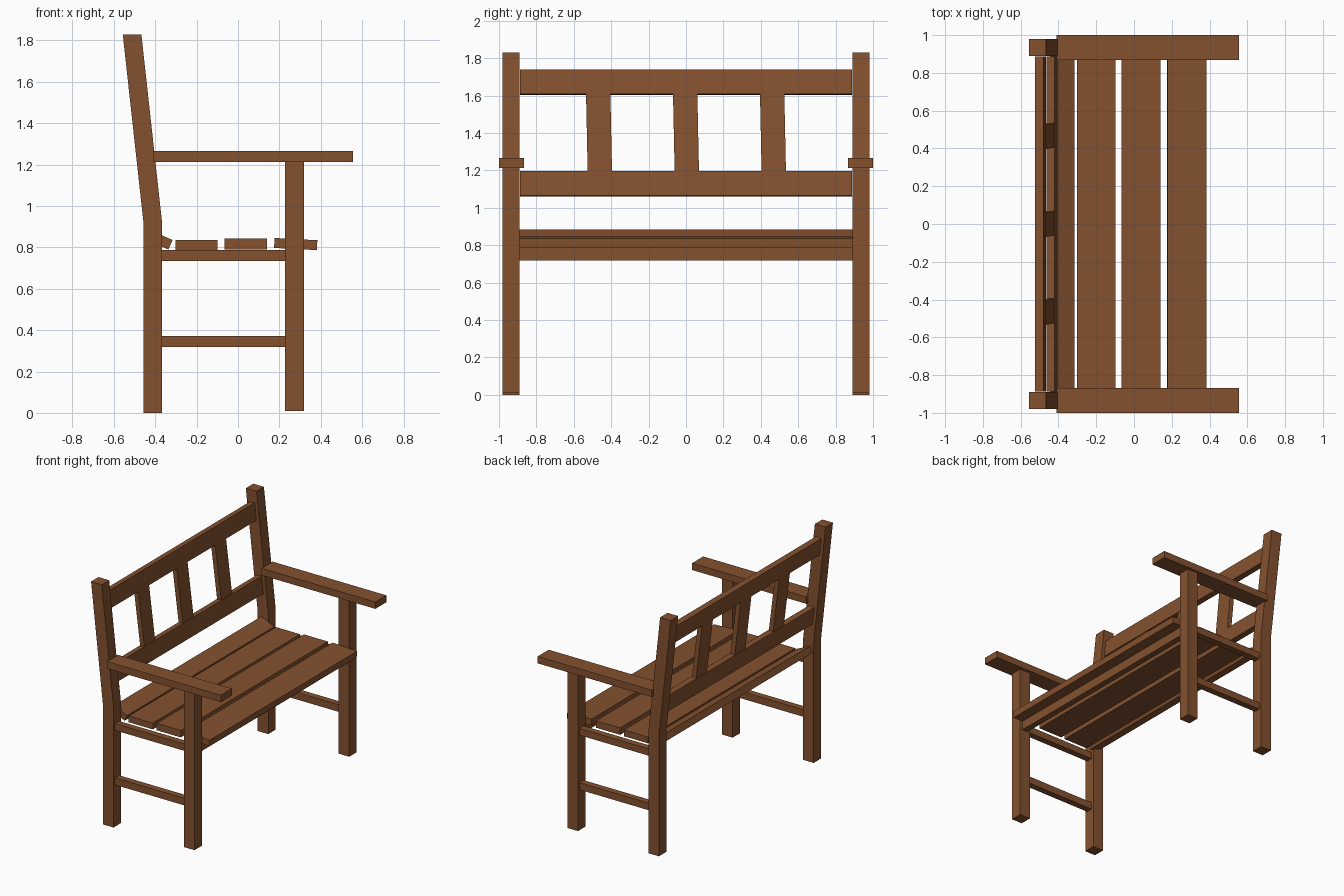
import bpy
import math

cube = bpy.data.objects.get("Cube")
if cube:
    bpy.data.objects.remove(cube, do_unlink=True)

wood = bpy.data.materials.new("brown wood")
wood.use_nodes = True
BROWN = (0.23, 0.083, 0.028, 1)
wood.diffuse_color = BROWN
wood.node_tree.nodes["Principled BSDF"].inputs["Base Color"].default_value = BROWN


def make(name, verts, faces):
    mesh = bpy.data.meshes.new(name)
    mesh.from_pydata(verts, [], faces)
    mesh.materials.append(wood)
    obj = bpy.data.objects.new(name, mesh)
    bpy.context.collection.objects.link(obj)
    return obj


def extrude(name, profile, y0, y1):
    """Side profile in x and z, counter-clockwise seen from the -y side."""
    n = len(profile)
    verts = [(x, y, z) for y in (y0, y1) for x, z in profile]
    faces = [tuple(range(n)), tuple(reversed(range(n, 2 * n)))]
    faces += [(i, i + n, (i + 1) % n + n, (i + 1) % n) for i in range(n)]
    return make(name, verts, faces)


def board(name, x0, x1, y0, y1, z0, z1):
    return extrude(name, [(x0, z0), (x1, z0), (x1, z1), (x0, z1)], y0, y1)


def plank(name, center, size, pitch=0, roll=0):
    """Box turned about y by pitch and about x by roll."""
    sx, sy, sz = (s / 2 for s in size)
    obj = board(name, -sx, sx, -sy, sy, -sz, sz)
    obj.location = center
    obj.rotation_euler = (roll, pitch, 0)
    return obj


# Side frames: posts, legs, rungs and armrests
BEND, TOP = 0.92, 1.83
post = [(-0.457, 0), (-0.367, 0), (-0.367, BEND),
        (-0.467, TOP), (-0.557, TOP), (-0.457, BEND)]
for side, s in (("left", 1), ("right", -1)):
    def span(a, b):
        return sorted((s * a, s * b))
    if s:
        extrude(side + "_back_post", post, *span(0.89, 0.98))
        board(side + "_front_leg", 0.228, 0.318, *span(0.89, 0.98), 0.01, 1.213)
        board(side + "_lower_rung", -0.367, 0.228, *span(0.91, 0.96), 0.318, 0.372)
        board(side + "_seat_rail", -0.367, 0.228, *span(0.91, 0.96), 0.735, 0.787)
        board(side + "_armrest", -0.41, 0.555, *span(0.867, 1.0), 1.213, 1.266)

# Seat
SEAT = 1.78
plank("rear_seat_slat", (-0.381, 0, 0.837), (0.12, SEAT, 0.05), math.radians(24))
board("inner_rear_seat_slat", -0.302, -0.098, -0.89, 0.89, 0.788, 0.836)
board("inner_front_seat_slat", -0.066, 0.139, -0.89, 0.89, 0.79, 0.843)
plank("front_seat_slat", (0.279, 0, 0.816), (0.207, SEAT, 0.048), math.radians(3))
board("front_apron", 0.25, 0.298, -0.89, 0.89, 0.718, 0.787)

# Leaning backrest
LEAN = math.atan2(-0.1, TOP - BEND)


def back_x(z):
    return -0.412 + math.tan(LEAN) * (z - BEND)


for name, z in (("top_back_rail", 1.672), ("lower_back_rail", 1.128)):
    plank(name, (back_x(z), 0, z), (0.044, 1.774, 0.132), LEAN)
for i, y in enumerate((-0.465, 0, 0.465)):
    plank(f"back_slat_{i + 1}", (back_x(1.4), y, 1.4), (0.036, 0.13, 0.42),
          LEAN, math.radians(1.2))
